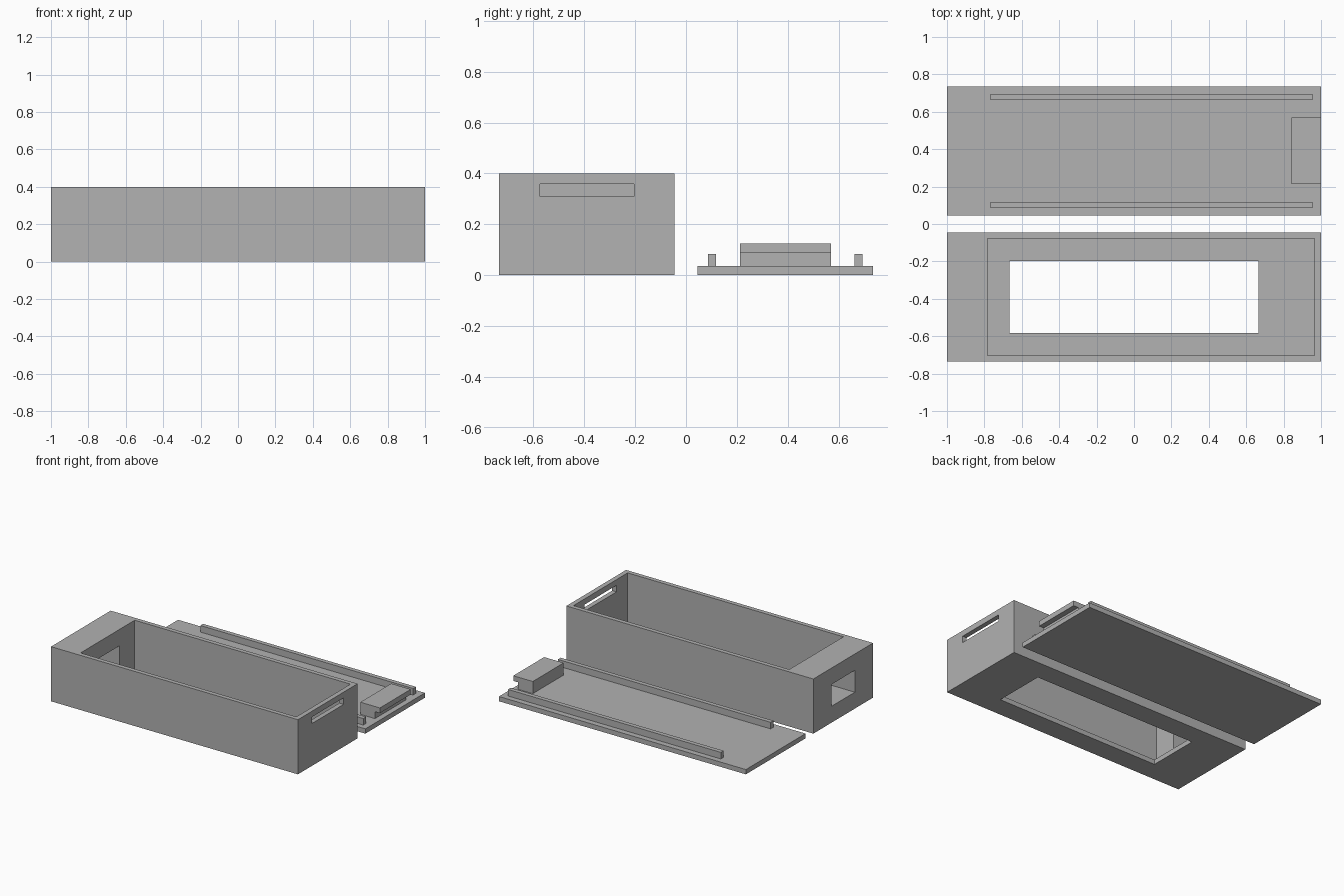
import bpy

cube = bpy.data.objects.get("Cube")
if cube:
    bpy.data.objects.remove(cube, do_unlink=True)

# Single plain grey material
grey = bpy.data.materials.new("light_grey")
grey.use_nodes = True
colour = (0.445, 0.445, 0.445, 1)
grey.diffuse_color = colour
grey.node_tree.nodes["Principled BSDF"].inputs["Base Color"].default_value = colour


def block(name, x, y, z):
    """Box spanning the given (low, high) ranges."""
    bpy.ops.mesh.primitive_cube_add(size=1)
    ob = bpy.context.object
    ob.name = name
    ob.location = [(a + b) / 2 for a, b in (x, y, z)]
    ob.scale = [b - a for a, b in (x, y, z)]
    bpy.ops.object.transform_apply(location=True, rotation=False, scale=True)
    ob.data.materials.append(grey)
    return ob


def cut(target, name, x, y, z):
    """Subtract a box from the target and discard the cutter."""
    cutter = block(name, x, y, z)
    cutter.hide_render = True
    mod = target.modifiers.new(name, 'BOOLEAN')
    mod.operation = 'DIFFERENCE'
    mod.solver = 'EXACT'
    mod.object = cutter
    bpy.context.view_layer.objects.active = target
    bpy.ops.object.modifier_apply(modifier=mod.name)
    bpy.data.objects.remove(cutter, do_unlink=True)


half_width = 0.345
wall = 0.035
centre = 0.39

# Open case with a thick end wall
case = block("case", (-1, 1), (-centre - half_width, -centre + half_width), (0, 0.4))
cut(case, "cavity", (-0.783, 0.965), (-0.703, -0.077), (wall, 0.5))
cut(case, "floor_window", (-0.666, 0.666), (-0.583, -0.197), (-0.1, 0.1))
cut(case, "latch_slot", (0.9, 1.1), (-0.575, -0.205), (0.31, 0.358))
cut(case, "cable_hole", (-1.1, -0.7), (-0.525, -0.255), (0.12, 0.28))

# Lid plate lying beside the case
block("lid", (-1, 1), (centre - half_width, centre + half_width), (0, wall))

# Locating rails on both long sides of the lid
for side, name in ((-1, "front_rail"), (1, "back_rail")):
    y = sorted((centre + side * 0.272, centre + side * 0.304))
    block(name, (-0.768, 0.955), y, (wall, 0.083))

# Latch: stem with a lip overhanging the lid end
latch_y = (0.213, 0.57)
block("latch_stem", (0.842, 0.96), latch_y, (wall, 0.086))
block("latch_lip", (0.842, 1), latch_y, (0.086, 0.124))
